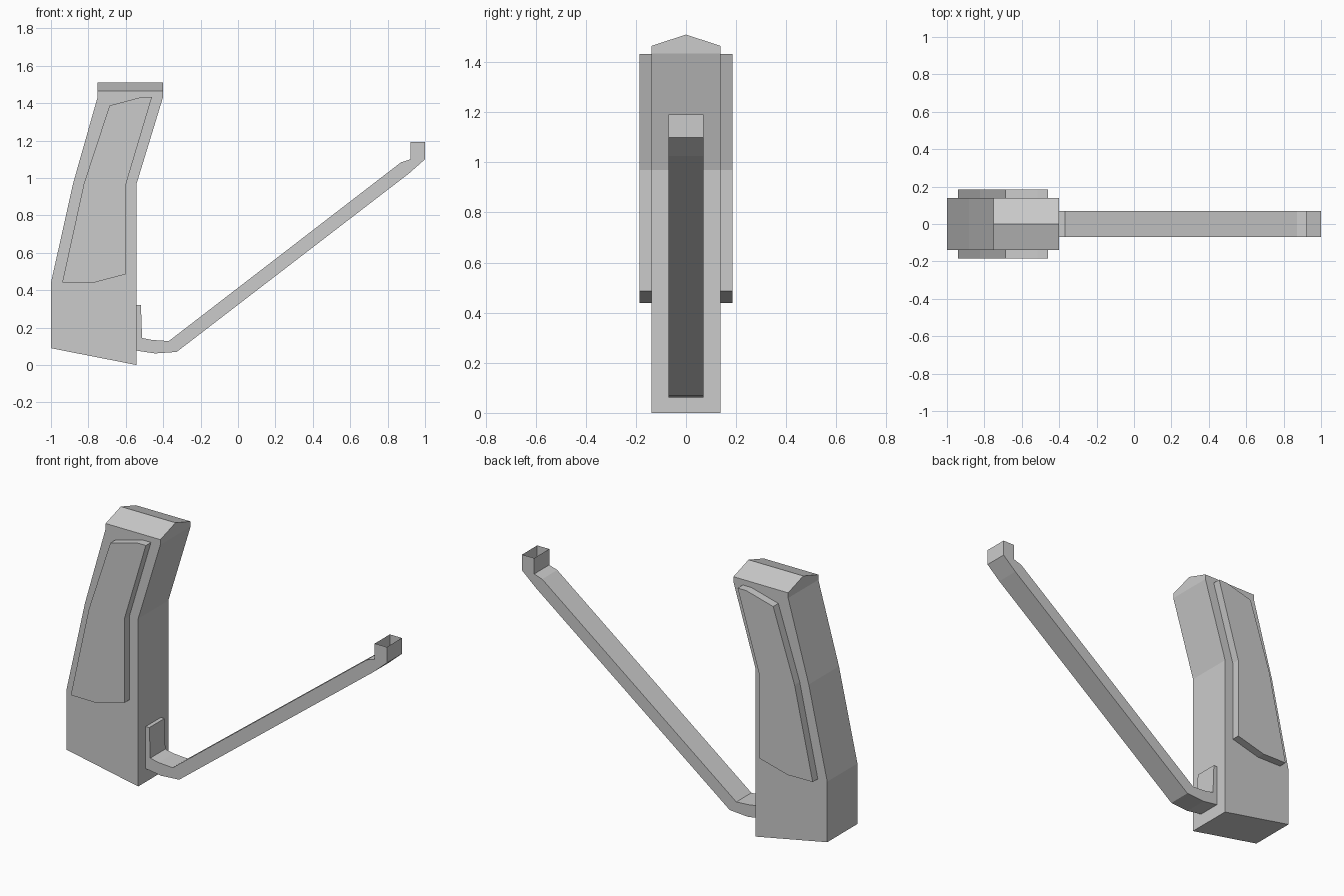
import bpy, bmesh

if "Cube" in bpy.data.objects:
    bpy.data.objects.remove(bpy.data.objects["Cube"])


def extrude_profile(name, points, y0, y1, edit=None):
    """Extrude an (x, z) outline from y0 to y1, with an optional bmesh edit."""
    bm = bmesh.new()
    face = bm.faces.new([bm.verts.new((x, y0, z)) for x, z in points])
    result = bmesh.ops.extrude_face_region(bm, geom=[face], use_keep_orig=True)
    moved = [g for g in result["geom"] if isinstance(g, bmesh.types.BMVert)]
    bmesh.ops.translate(bm, verts=moved, vec=(0, y1 - y0, 0))
    bmesh.ops.recalc_face_normals(bm, faces=bm.faces[:])
    if edit:
        edit(bm)
    mesh = bpy.data.meshes.new(name)
    bm.to_mesh(mesh)
    bm.free()
    obj = bpy.data.objects.new(name, mesh)
    bpy.context.collection.objects.link(obj)
    return obj


def raise_ridge(bm):
    """Split the flat top along its length and lift the middle."""
    cross = [e for e in bm.edges
             if all(abs(v.co.z - 1.465) < 1e-4 for v in e.verts)
             and abs(e.verts[0].co.y - e.verts[1].co.y) > 0.1]
    bmesh.ops.subdivide_edges(bm, edges=cross, cuts=1)
    for v in bm.verts:
        if abs(v.co.y) < 1e-4:
            v.co.z = 1.51


def open_tip(bm):
    """Remove the cap of the socket at the arm's far end."""
    caps = [f for f in bm.faces if all(v.co.z > 1.18 for v in f.verts)]
    bmesh.ops.delete(bm, geom=caps, context='FACES_ONLY')


# Main body with a gabled top
extrude_profile("body", [
    (-1.0, 0.09), (-0.542, 0.0), (-0.542, 0.97), (-0.40, 1.435),
    (-0.40, 1.465), (-0.75, 1.465), (-0.75, 1.435), (-0.882, 0.97),
    (-1.0, 0.44)], -0.138, 0.138, raise_ridge)

# Raised side panels, mirrored front to back
panel = extrude_profile("side_panels", [
    (-0.94, 0.44), (-0.78, 0.438), (-0.598, 0.486), (-0.598, 0.97),
    (-0.46, 1.433), (-0.515, 1.433), (-0.687, 1.387), (-0.824, 0.97)],
    -0.185, -0.138)
mirror = panel.modifiers.new("mirror", 'MIRROR')
mirror.use_axis = (False, True, False)

# Long arm with its mounting tab and open socket tip
extrude_profile("arm", [
    (-0.542, 0.077), (-0.444, 0.062), (-0.328, 0.07), (0.915, 1.025),
    (1.0, 1.10), (1.0, 1.192), (0.923, 1.192), (0.923, 1.10),
    (0.872, 1.084), (-0.37, 0.128), (-0.46, 0.134), (-0.513, 0.145),
    (-0.519, 0.32), (-0.542, 0.32)], -0.069, 0.069, open_tip)
